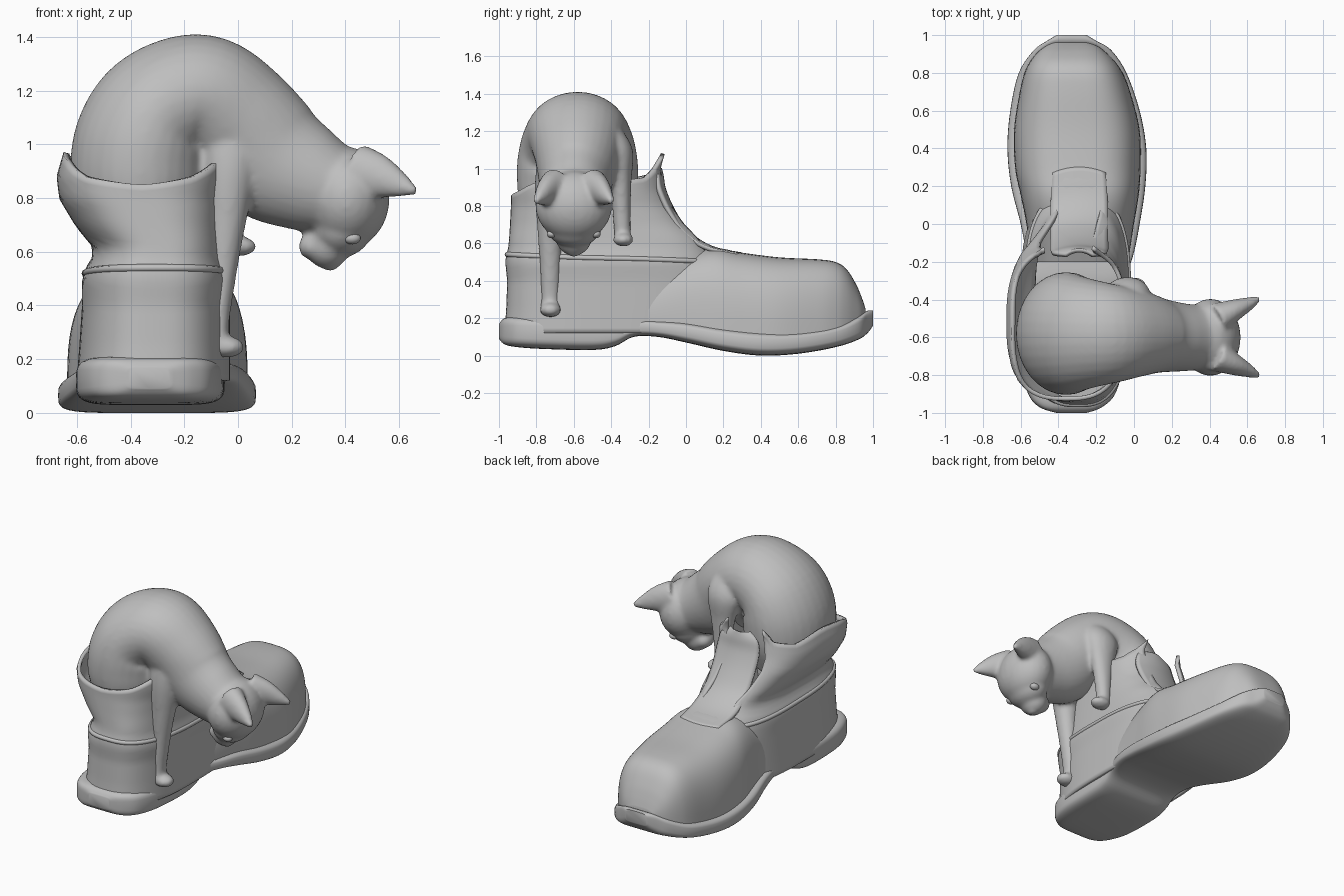
import bpy, bmesh, math
from mathutils import Vector, Matrix

if "Cube" in bpy.data.objects:
    bpy.data.objects.remove(bpy.data.objects["Cube"])

grey = bpy.data.materials.new("plain grey")
grey.diffuse_color = (0.52, 0.52, 0.52, 1)
grey.use_nodes = True
grey.node_tree.nodes["Principled BSDF"].inputs["Base Color"].default_value = grey.diffuse_color


def power(v, e):
    return math.copysign(abs(v) ** e, v)


def smooth_rows(keys, n=5):
    """Catmull-Rom resampling of rows of numbers."""
    out = []
    for i in range(len(keys) - 1):
        a, b = keys[max(i - 1, 0)], keys[i]
        c, d = keys[i + 1], keys[min(i + 2, len(keys) - 1)]
        for k in range(n):
            t = k / n
            out.append([0.5 * (2 * q + (r - p) * t + (2 * p - 5 * q + 4 * r - s) * t * t
                        + (3 * q - p - 3 * r + s) * t ** 3) for p, q, r, s in zip(a, b, c, d)])
    return out + [list(keys[-1])]


def lookup(table, v):
    """Linear interpolation of a row by its first column."""
    if v <= table[0][0]:
        return table[0][1:]
    for a, b in zip(table, table[1:]):
        if v <= b[0]:
            t = (v - a[0]) / (b[0] - a[0])
            return [p + (q - p) * t for p, q in zip(a[1:], b[1:])]
    return table[-1][1:]


def loft(bm, rings, closed=True, caps=(True, True)):
    vs = [[bm.verts.new(p) for p in r] for r in rings]
    n = len(vs[0])
    for r, s in zip(vs, vs[1:]):
        for i in range(n if closed else n - 1):
            j = (i + 1) % n
            bm.faces.new((r[i], r[j], s[j], s[i]))
    if caps[0]:
        bm.faces.new(vs[0][::-1])
    if caps[1]:
        bm.faces.new(vs[-1])


def tube(bm, keys, n=6, seg=20):
    """Rows are x, y, z, radius in the bending plane, radius sideways."""
    rows = smooth_rows(keys, n)
    pts = [Vector(r[:3]) for r in rows]
    rings = []
    for i, r in enumerate(rows):
        t = (pts[min(i + 1, len(pts) - 1)] - pts[max(i - 1, 0)]).normalized()
        side = (Vector((0, 1, 0)) - t * t.y).normalized()
        nor = t.cross(side)
        rings.append([pts[i] + nor * r[3] * math.cos(2 * math.pi * k / seg)
                      + side * r[4] * math.sin(2 * math.pi * k / seg) for k in range(seg)])
    loft(bm, rings)


def ball(bm, c, r):
    bmesh.ops.create_uvsphere(bm, u_segments=24, v_segments=16, radius=1,
                              matrix=Matrix.Translation(c) @ Matrix.Diagonal((*r, 1)))


def finish(bm, name, solid=0, angle=55):
    bmesh.ops.recalc_face_normals(bm, faces=bm.faces)
    me = bpy.data.meshes.new(name)
    bm.to_mesh(me)
    bm.free()
    me.materials.append(grey)
    for p in me.polygons:
        p.use_smooth = True
    me.set_sharp_from_angle(angle=math.radians(angle))
    ob = bpy.data.objects.new(name, me)
    bpy.context.collection.objects.link(ob)
    if solid:
        m = ob.modifiers.new("thickness", 'SOLIDIFY')
        m.thickness = solid
        m.offset = 0
    return ob


# Sole: y, left, right, bottom, top
sole = [(-1, -.41, -.25, .09, .17), (-.97, -.5, -.17, .06, .2), (-.9, -.56, -.1, .045, .21),
        (-.75, -.6, -.06, .035, .21), (-.5, -.6, -.05, .03, .2), (-.38, -.59, -.05, .05, .19),
        (-.28, -.58, -.04, .1, .2), (-.15, -.575, 0, .1, .19), (0, -.6, .03, .07, .18),
        (.2, -.65, .06, .025, .15), (.4, -.67, .065, 0, .13), (.6, -.655, .03, .01, .13),
        (.8, -.61, -.04, .045, .16), (.92, -.53, -.12, .085, .21), (.97, -.46, -.2, .12, .24),
        (1, -.41, -.25, .16, .24)]
bm = bmesh.new()
rings = []
for y, l, r, b, t in smooth_rows(sole):
    ring = []
    for k in range(40):
        a = 2 * math.pi * k / 40
        ring.append(((l + r) / 2 + (r - l) / 2 * power(math.cos(a), .35), y,
                     max(0, (b + t) / 2 + (t - b) / 2 * power(math.sin(a), .5))))
    rings.append(ring)
loft(bm, rings)
finish(bm, "boot_sole")

# Foot upper with rounded toe: y, left, right, base, top
upper = [(-.2, -.55, -.03, .13, .45), (0, -.57, 0, .13, .54), (.15, -.6, .025, .11, .575),
         (.3, -.63, .035, .09, .55), (.5, -.635, .03, .08, .525), (.7, -.605, -.02, .1, .515),
         (.8, -.58, -.06, .12, .5), (.86, -.55, -.1, .14, .46), (.91, -.51, -.15, .16, .38),
         (.94, -.47, -.19, .18, .31), (.96, -.43, -.24, .2, .25)]
bm = bmesh.new()
rings = []
for y, l, r, b, t in smooth_rows(upper):
    ring = []
    for k in range(33):
        a = math.pi * k / 32
        ring.append(((l + r) / 2 + (r - l) / 2 * power(math.cos(a), .65), y,
                     b + (t - b) * abs(math.sin(a)) ** .65))
    rings.append(ring)
loft(bm, rings, closed=False, caps=(False, True))
finish(bm, "boot_foot_upper")

# Shaft: height, left, right, back, front
shaft = [(.12, -.59, -.04, -.96, .17), (.25, -.58, -.04, -.95, .18), (.4, -.57, -.04, -.945, .18),
         (.5, -.57, -.03, -.955, .15), (.54, -.555, -.04, -.95, .13), (.57, -.535, -.05, -.94, .11),
         (.62, -.53, -.055, -.935, .08), (.7, -.595, -.06, -.93, 0), (.8, -.655, -.06, -.925, -.07),
         (.88, -.665, -.05, -.925, -.11), (1, -.63, -.05, -.91, -.13), (1.1, -.62, -.08, -.9, -.1)]
# Rim height around the collar, by angle from the front
rim = [(20, 1.08), (32, 1.0), (50, .95), (90, .93), (125, .93), (150, .88), (180, .85),
       (215, .88), (245, .94), (270, .97), (300, .95), (328, .98), (340, 1.06)]


def on_shaft(deg, z, grow=0):
    l, r, b, f = lookup(shaft, z)
    a = math.radians(deg)
    return ((l + r) / 2 + ((r - l) / 2 + grow) * power(math.sin(a), .72),
            (b + f) / 2 + ((f - b) / 2 + grow) * power(math.cos(a), .72), z)


bm = bmesh.new()
rings = []
for i in range(31):
    ring = []
    for k in range(81):
        deg = 20 + 4 * k
        ring.append(on_shaft(deg, .12 + (lookup(rim, deg)[0] - .12) * i / 30))
    rings.append(ring)
loft(bm, rings, closed=False, caps=(False, False))
finish(bm, "boot_shaft", .022)

# Raised seam around the ankle
bm = bmesh.new()
rings = []
for k in range(76):
    deg = 30 + 4 * k
    z = .52 + .02 * -math.cos(math.radians(deg))
    rings.append([Vector(on_shaft(deg, z, .006 + .014 * math.cos(q * math.pi / 4)))
                  + Vector((0, 0, .014 * math.sin(q * math.pi / 4))) for q in range(8)])
loft(bm, rings)
finish(bm, "boot_seam")

# Tongue: y, height, half width
bm = bmesh.new()
rings = []
for y, z, w in smooth_rows([(.3, .54, .14), (.14, .575, .15), (.02, .65, .15), (-.06, .76, .15),
                            (-.115, .88, .15), (-.13, .96, .13), (-.14, 1.0, .07)]):
    rings.append([(-.29 + w * s / 6, y - .03 * (s / 6) ** 2, z) for s in range(-6, 7)])
loft(bm, rings, closed=False, caps=(False, False))
finish(bm, "boot_tongue", .022)

# Cat: torso, neck, head, legs and ears fused into one smooth skin
bm = bmesh.new()
tube(bm, [(-.34, -.58, .66, .17, .25), (-.36, -.58, .82, .25, .31), (-.36, -.58, .97, .26, .325),
          (-.32, -.58, 1.09, .245, .315), (-.23, -.58, 1.16, .235, .29),
          (-.12, -.58, 1.17, .235, .265), (0, -.58, 1.08, .235, .235),
          (.12, -.59, .95, .235, .2), (.26, -.6, .87, .2, .18), (.38, -.6, .82, .16, .17)], seg=32)
ball(bm, (.405, -.6, .8), (.16, .205, .19))
ball(bm, (.385, -.6, .69), (.115, .15, .11))
ball(bm, (.335, -.6, .625), (.085, .095, .09))
ball(bm, (.275, -.6, .62), (.05, .07, .05))
ball(bm, (.345, -.6, .555), (.03, .035, .03))
# near foreleg stretching down the boot
tube(bm, [(-.01, -.67, 1.08, .15, .12), (-.03, -.71, .9, .105, .1), (-.045, -.725, .7, .073, .072),
          (-.06, -.725, .5, .052, .057), (-.073, -.725, .33, .04, .05), (-.075, -.725, .25, .04, .052)])
ball(bm, (-.045, -.725, .245), (.07, .058, .04))
# far foreleg resting on the boot side
tube(bm, [(-.05, -.44, 1.14, .14, .12), (-.035, -.365, 1.08, .12, .085), (-.03, -.35, .95, .085, .06),
          (-.03, -.345, .8, .06, .05), (-.03, -.34, .66, .045, .045), (-.025, -.335, .62, .04, .046)])
ball(bm, (.0, -.335, .62), (.07, .055, .037))
for s in (-1, 1):
    tube(bm, [(.44, -.6 + s * .1, .9, .105, .085), (.52, -.6 + s * .14, .88, .085, .06),
              (.6, -.6 + s * .175, .85, .05, .038), (.665, -.6 + s * .205, .825, .014, .014)])
cat = finish(bm, "cat_body", angle=180)
m = cat.modifiers.new("fuse", 'REMESH')
m.mode = 'VOXEL'
m.voxel_size = .0125
m.use_smooth_shade = True
m = cat.modifiers.new("soften", 'SMOOTH')
m.factor = .5
m.iterations = 8

# Eyes
bm = bmesh.new()
for s in (-1, 1):
    ball(bm, (.425, -.6 + s * .118, .65), (.032, .026, .022))
finish(bm, "cat_eyes")
